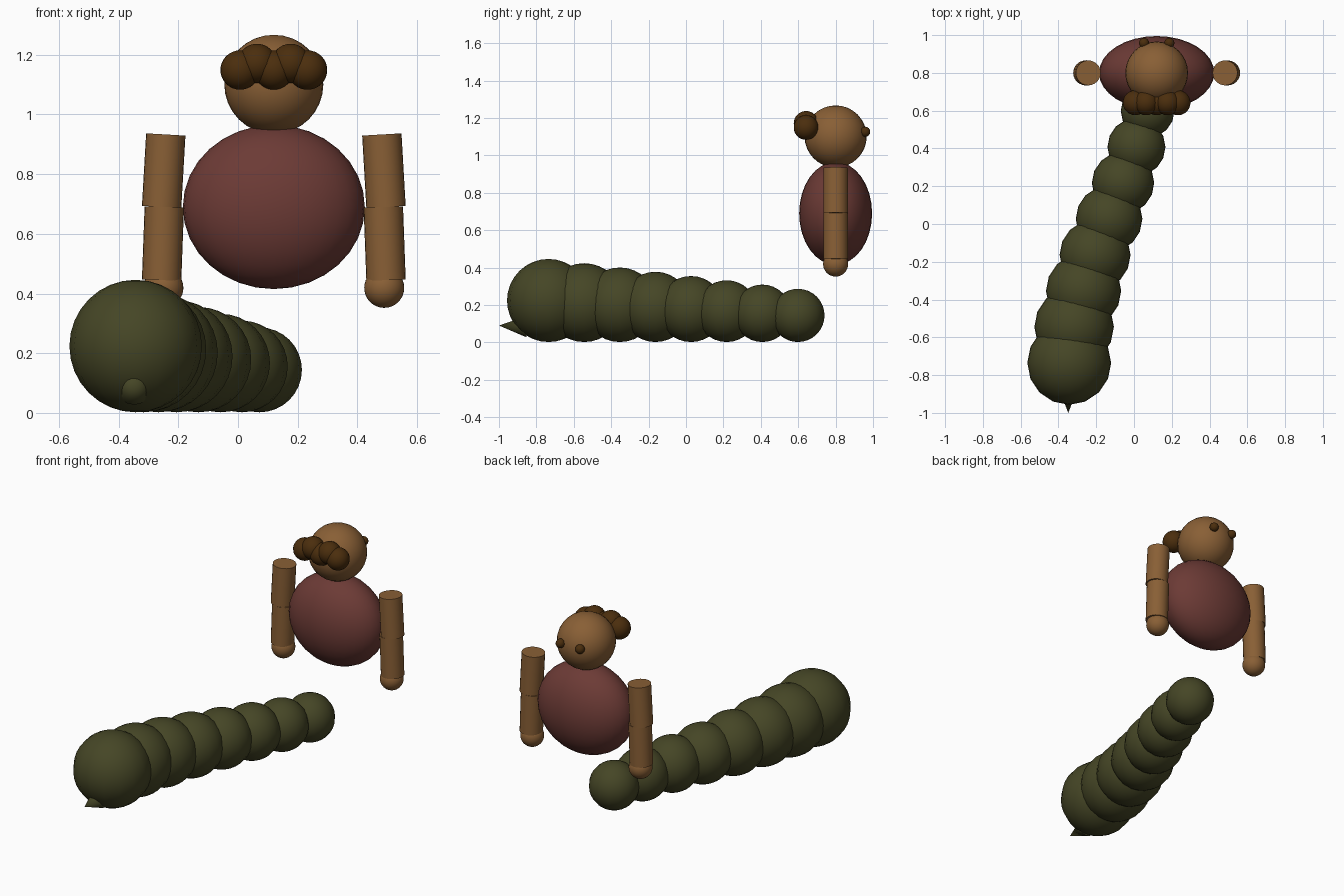
import bpy, math
from mathutils import Vector

if "Cube" in bpy.data.objects:
    bpy.data.objects.remove(bpy.data.objects["Cube"])


def material(name, rgb):
    m = bpy.data.materials.new(name)
    m.diffuse_color = (*rgb, 1)
    m.use_nodes = True
    m.node_tree.nodes["Principled BSDF"].inputs["Base Color"].default_value = m.diffuse_color
    return m


GREEN = material("olive green", (0.06, 0.061, 0.019))
SKIN = material("tan brown", (0.25, 0.115, 0.036))
DARK = material("dark brown", (0.07, 0.027, 0.004))
RED = material("dull red", (0.15, 0.043, 0.036))


def finish(name, mat):
    ob = bpy.context.object
    ob.name = name
    ob.data.materials.append(mat)
    bpy.ops.object.shade_smooth_by_angle(angle=math.radians(40))
    return ob


def ball(name, loc, size, mat, segs=32, rings=16):
    bpy.ops.mesh.primitive_uv_sphere_add(segments=segs, ring_count=rings, radius=1, location=loc)
    bpy.context.object.scale = size if isinstance(size, tuple) else (size,) * 3
    bpy.ops.object.transform_apply(location=False, rotation=False, scale=True)
    return finish(name, mat)


def rod(name, a, b, r1, r2, mat, segs=24):
    """Cylinder or cone from point a to point b."""
    a, b = Vector(a), Vector(b)
    d = b - a
    bpy.ops.mesh.primitive_cone_add(vertices=segs, radius1=r1, radius2=r2, depth=d.length,
                                    location=(a + b) / 2,
                                    rotation=d.to_track_quat('Z', 'Y').to_euler())
    return finish(name, mat)


# Tail: a curved row of shrinking segments
tail_x = [-0.343, -0.317, -0.267, -0.206, -0.132, -0.058, 0.013, 0.072]
for i, x in enumerate(tail_x):
    r = 0.222 - 0.0114 * i
    ball(f"tail_segment_{i + 1}", (x, -0.735 + 0.1905 * i, r + 0.002), r, GREEN, 16, 16)

# Stinger on the largest segment
rod("stinger", (-0.348, -0.85, 0.085), (-0.348, -1.0, 0.09), 0.058, 0, GREEN, 16)

# Body and head
CX, CY = 0.12, 0.8
ball("torso", (CX, CY, 0.69), (0.305, 0.195, 0.275), RED)
ball("head", (CX, CY, 1.101), 0.166, SKIN)

# Arms, hands and eyes, mirrored about the body centre
for side, s in (("left", -1), ("right", 1)):
    def at(x, z, y=CY):
        return (CX + s * x, y, z)
    rod(f"{side}_upper_arm", at(0.362, 0.933), at(0.376, 0.69), 0.066, 0.066, SKIN)
    rod(f"{side}_forearm", at(0.367, 0.69), at(0.376, 0.445), 0.066, 0.066, SKIN)
    ball(f"{side}_hand", at(0.37, 0.419), 0.067, SKIN)
    ball(f"{side}_eye", at(0.067, 1.126, 0.958), 0.027, DARK, 16, 12)

# Row of curls, alternating in height
for i in range(5):
    ball(f"curl_{i + 1}", (CX + 0.0565 * (i - 2), 0.642, 1.149 + 0.022 * (i % 2)),
         0.066, DARK, 24, 16)
